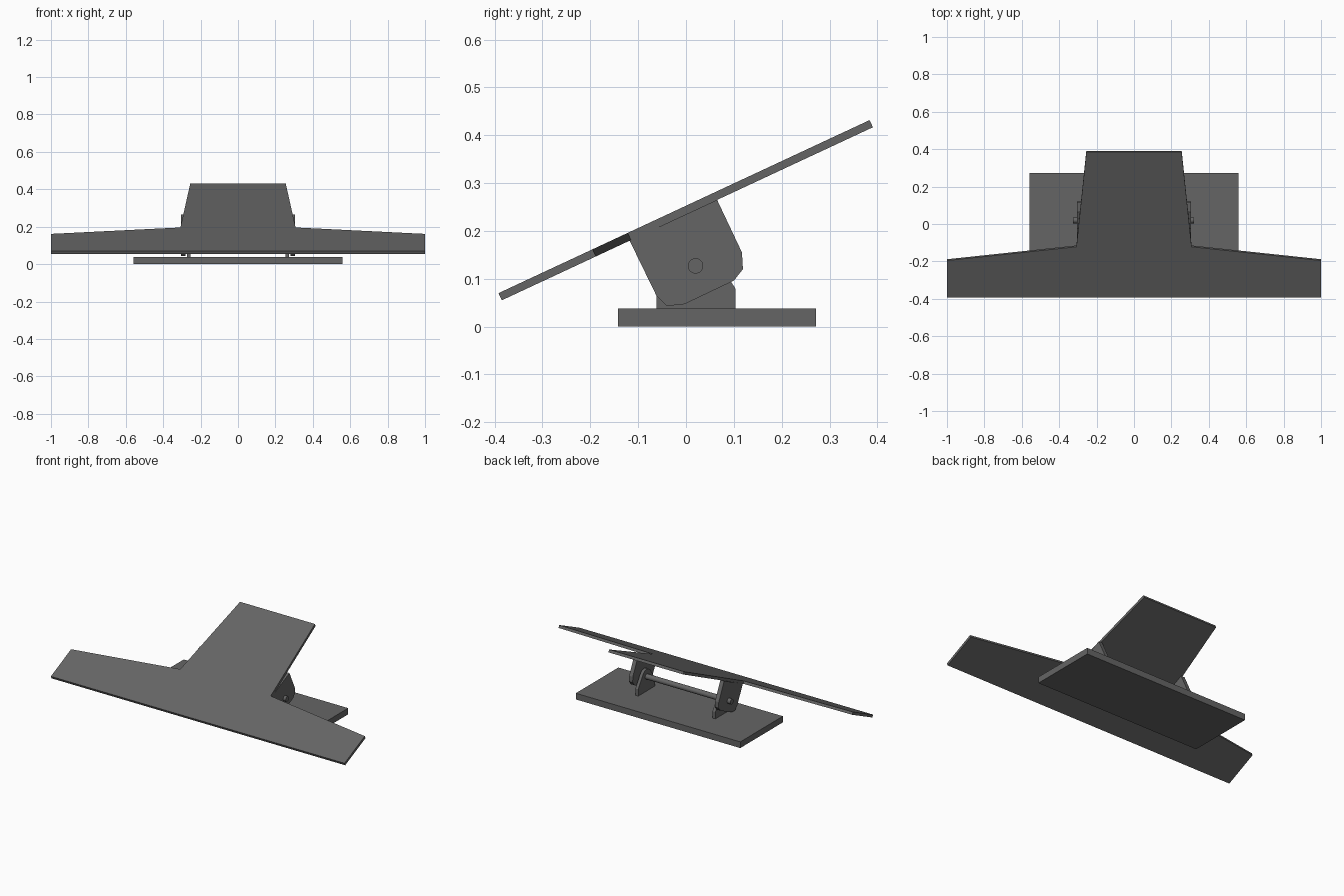
import bpy, bmesh, math
from mathutils import Matrix, Vector

if "Cube" in bpy.data.objects:
    bpy.data.objects.remove(bpy.data.objects["Cube"])

grey = bpy.data.materials.new("dark_grey")
grey.diffuse_color = (0.13, 0.13, 0.13, 1)
grey.use_nodes = True
grey.node_tree.nodes["Principled BSDF"].inputs["Base Color"].default_value = grey.diffuse_color


def prism(name, outline, depth, matrix):
    """Extrude a 2D outline along local z, then place it."""
    bm = bmesh.new()
    face = bm.faces.new([bm.verts.new((u, v, 0)) for u, v in outline])
    ext = bmesh.ops.extrude_face_region(bm, geom=[face])
    moved = [g for g in ext["geom"] if isinstance(g, bmesh.types.BMVert)]
    bmesh.ops.translate(bm, verts=moved, vec=(0, 0, depth))
    bmesh.ops.recalc_face_normals(bm, faces=bm.faces)
    bm.transform(matrix)
    mesh = bpy.data.meshes.new(name)
    bm.to_mesh(mesh)
    bm.free()
    mesh.materials.append(grey)
    obj = bpy.data.objects.new(name, mesh)
    bpy.context.collection.objects.link(obj)
    return obj


def side_plate(name, profile, x0, x1):
    """A plate whose outline lies in the yz plane, between x0 and x1."""
    axes = Matrix(((0, 0, 1, x0), (1, 0, 0, 0), (0, 1, 0, 0), (0, 0, 0, 1)))
    return prism(name, profile, x1 - x0, axes)


# Flat base
prism("base", [(-0.56, -0.142), (0.56, -0.142), (0.56, 0.272), (-0.56, 0.272)],
      0.038, Matrix.Identity(4))

# Tilted T-shaped pedal plate, measured along its slope from the front edge
tilt = math.radians(25)
half = [(1, 0), (1, 0.217), (0.308, 0.298), (0.255, 0.856)]
outline = half + [(-x, y) for x, y in reversed(half)]
place = Matrix.Translation((0, -0.385, 0.055)) @ Matrix.Rotation(tilt, 4, 'X')
prism("pedal_plate", outline, 0.0165, place)

# Hanging brackets under the pedal and uprights on the base
bracket = [(-0.118, 0.18), (-0.062, 0.065), (-0.04, 0.043), (-0.003, 0.047),
           (0.1, 0.096), (0.119, 0.12), (0.117, 0.155), (0.065, 0.265)]
upright = [(-0.062, 0.036), (0.103, 0.036), (0.103, 0.08)]
upright += [(0.02 + 0.045 * math.cos(math.radians(a)), 0.127 + 0.045 * math.sin(math.radians(a)))
            for a in range(30, 151, 20)]
upright += [(-0.062, 0.08)]
for side, s in (("right", 1), ("left", -1)):
    side_plate(side + "_bracket", bracket, s * 0.28, s * 0.305)
    side_plate(side + "_upright", upright, s * 0.253, s * 0.272)

# Pivot axle through all four plates
ring = [(0.02 + 0.016 * math.cos(i * math.tau / 32), 0.127 + 0.016 * math.sin(i * math.tau / 32))
        for i in range(32)]
axle = side_plate("axle", ring, -0.327, 0.322)
bpy.context.view_layer.objects.active = axle
axle.select_set(True)
bpy.ops.object.shade_smooth_by_angle(angle=math.radians(30))
